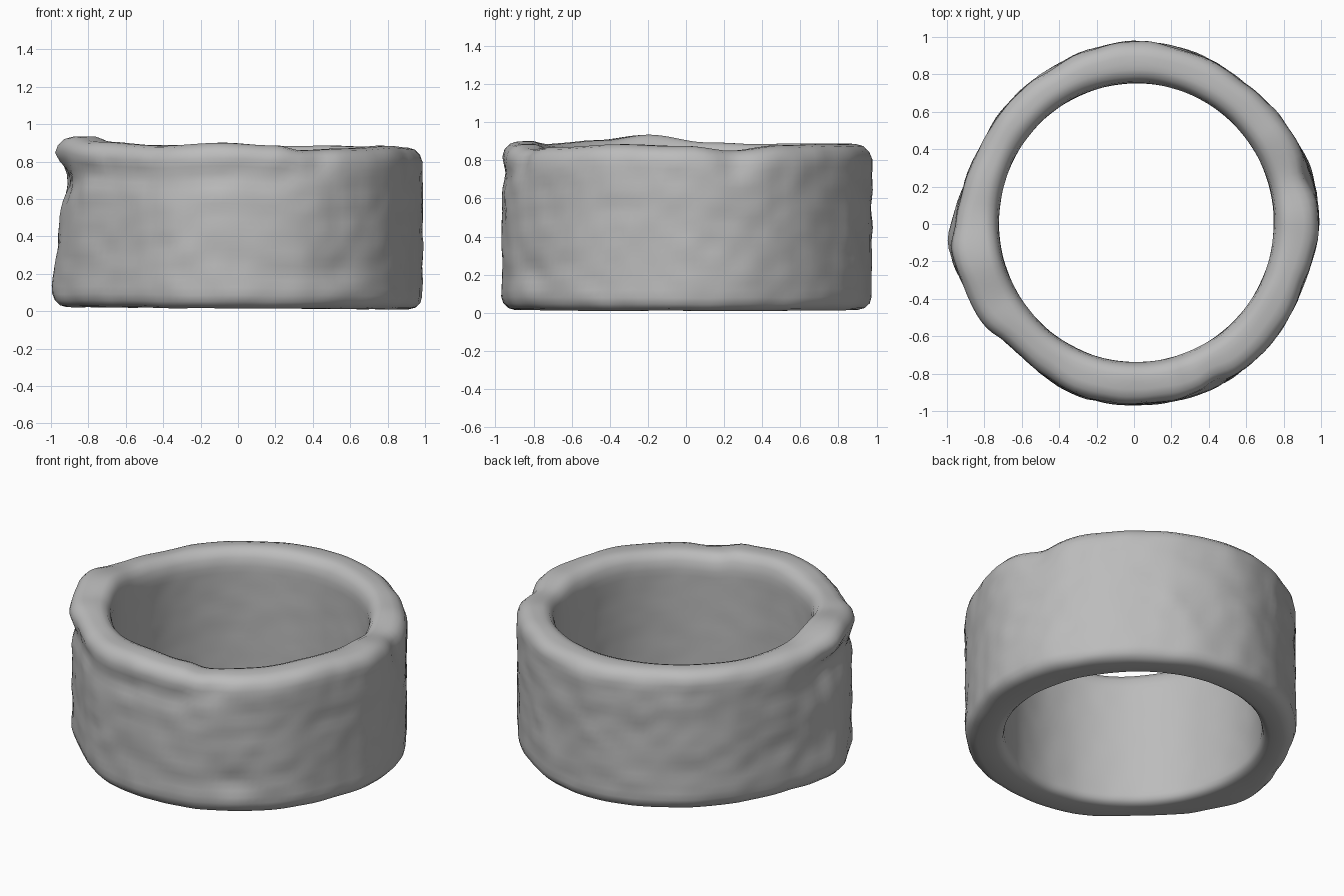
import bpy, bmesh, math
from mathutils import Vector, noise

cube = bpy.data.objects.get("Cube")
if cube:
    bpy.data.objects.remove(cube)

clay = bpy.data.materials.new("grey_clay")
clay.use_nodes = True
GREY = (0.5, 0.5, 0.5, 1)
clay.diffuse_color = GREY
clay.node_tree.nodes["Principled BSDF"].inputs["Base Color"].default_value = GREY

SEGMENTS, ROWS = 144, 18
# Outline of the band: angle in degrees, outer radius
OUTLINE = [(0, .987), (18, .985), (32, .97), (50, .957), (75, .97), (90, .975), (105, .957),
           (120, .94), (135, .93), (153, .92), (167, .93), (178, .95), (188, .968),
           (208, .96), (226, .93), (238, .94), (251, .965), (273, .967), (295, .975),
           (316, .97), (339, .96)]
# Rim height around the band
RIM = [(0, .875), (16, .85), (35, .88), (60, .885), (90, .885), (125, .89), (150, .885),
       (172, .895), (194, .935), (212, .905), (240, .885), (265, .9), (283, .885),
       (292, .86), (312, .87), (335, .885)]


def around(points, deg):
    """Smoothly interpolate a closed list of (angle, value)."""
    loop = points + [(points[0][0] + 360, points[0][1])]
    for (a, u), (b, v) in zip(loop, loop[1:]):
        if a <= deg <= b:
            t = (deg - a) / (b - a)
            return u + (v - u) * t * t * (3 - 2 * t)
    return points[0][1]


def bump(value, centre, width):
    return math.exp(-((value - centre) / width) ** 2)


def smoothstep(a, b, x):
    t = min(1, max(0, (x - a) / (b - a)))
    return t * t * (3 - 2 * t)


def arc(start, stop, step):
    """Cosine and sine pairs for a rounded corner."""
    return [(math.cos(math.radians(a)), math.sin(math.radians(a)))
            for a in range(start, stop, step)]


def section(deg):
    """Rounded wall section as (radius, height, roughness)."""
    outer, top = around(OUTLINE, deg), around(RIM, deg)
    c, s = math.cos(math.radians(deg)), math.sin(math.radians(deg))
    # the hole is slightly oval and off-centre
    inner = .741 - .005 * math.cos(math.radians(2 * deg)) + .013 * c + .007 * s
    base = .016 - .006 * c
    # outer wall, with a soft folded lip above the front right side
    lip = smoothstep(172, 188, deg) * (1 - smoothstep(284, 294, deg))
    foot = .03 * bump(deg, 186, 12)
    pts = []
    for i in range(ROWS + 1):
        z = base + .07 + (top - base - .15) * i / ROWS
        fold = -.018 * lip * bump(z, .72, .07) + foot * bump(z, .1, .2)
        fold -= .05 * bump(deg, 186, 13) * bump(z, .68, .12)
        fold += .022 * bump(deg, 188, 10) * bump(z, .85, .07)
        fold += .015 * bump(deg, 212, 12) * bump(z, .84, .07)
        fold -= .03 * bump(deg, 297, 5) * bump(z, .82, .08)
        fold -= .035 * bump(deg, 15, 6) * bump(z, .78, .07)
        fold -= .03 * bump(deg, 303, 7) * bump(z, .22, .07)
        pts.append((outer + fold, z, 1))
    foot_r, rim_r = pts[0][0], pts[-1][0]
    # rounded rim
    for c, s in arc(30, 91, 30):
        pts.append((rim_r - .08 * (1 - c), top - .08 + .08 * s, .7))
    pts.append(((rim_r + inner) / 2 - .01, top, .6))
    for c, s in arc(90, -1, -30):
        pts.append((inner + .07 * (1 - c), top - .1 + .1 * s, .4))
    # inner wall
    for i in range(1, ROWS + 1):
        pts.append((inner, top - .1 + (base + .15 - top) * i / ROWS, .3))
    # rounded foot
    for c, s in arc(30, 91, 30):
        pts.append((inner + .05 * (1 - c), base + .05 - .05 * s, .4))
    for c, s in arc(90, 29, -30):
        pts.append((foot_r - .07 * (1 - c), base + .07 - .07 * s, .7))
    return pts


# Hand-shaped ring band
bm = bmesh.new()
rings = []
for k in range(SEGMENTS):
    deg = 360 * k / SEGMENTS
    d = Vector((math.cos(math.radians(deg)), math.sin(math.radians(deg)), 0))
    ring = []
    for r, z, rough in section(deg):
        p = d * r + Vector((0, 0, z))
        coarse = noise.noise(Vector((p.x * 4, p.y * 4, p.z * 5)))
        fine = noise.noise(Vector((p.x * 8, p.y * 8, p.z * 10)) + Vector((7, 3, 5)))
        p += d * rough * (.005 * coarse + .009 * fine)
        p.z = max(0, p.z + rough * .006 * coarse)
        ring.append(bm.verts.new(p))
    rings.append(ring)
for k in range(SEGMENTS):
    a, b = rings[k], rings[(k + 1) % SEGMENTS]
    for i in range(len(a)):
        j = (i + 1) % len(a)
        bm.faces.new((a[i], b[i], b[j], a[j]))
bmesh.ops.recalc_face_normals(bm, faces=bm.faces)
mesh = bpy.data.meshes.new("ring_band")
bm.to_mesh(mesh)
bm.free()
mesh.materials.append(clay)
band = bpy.data.objects.new("ring_band", mesh)
bpy.context.collection.objects.link(band)
bpy.context.view_layer.objects.active = band
band.select_set(True)
bpy.ops.object.shade_smooth_by_angle(angle=math.radians(50))
